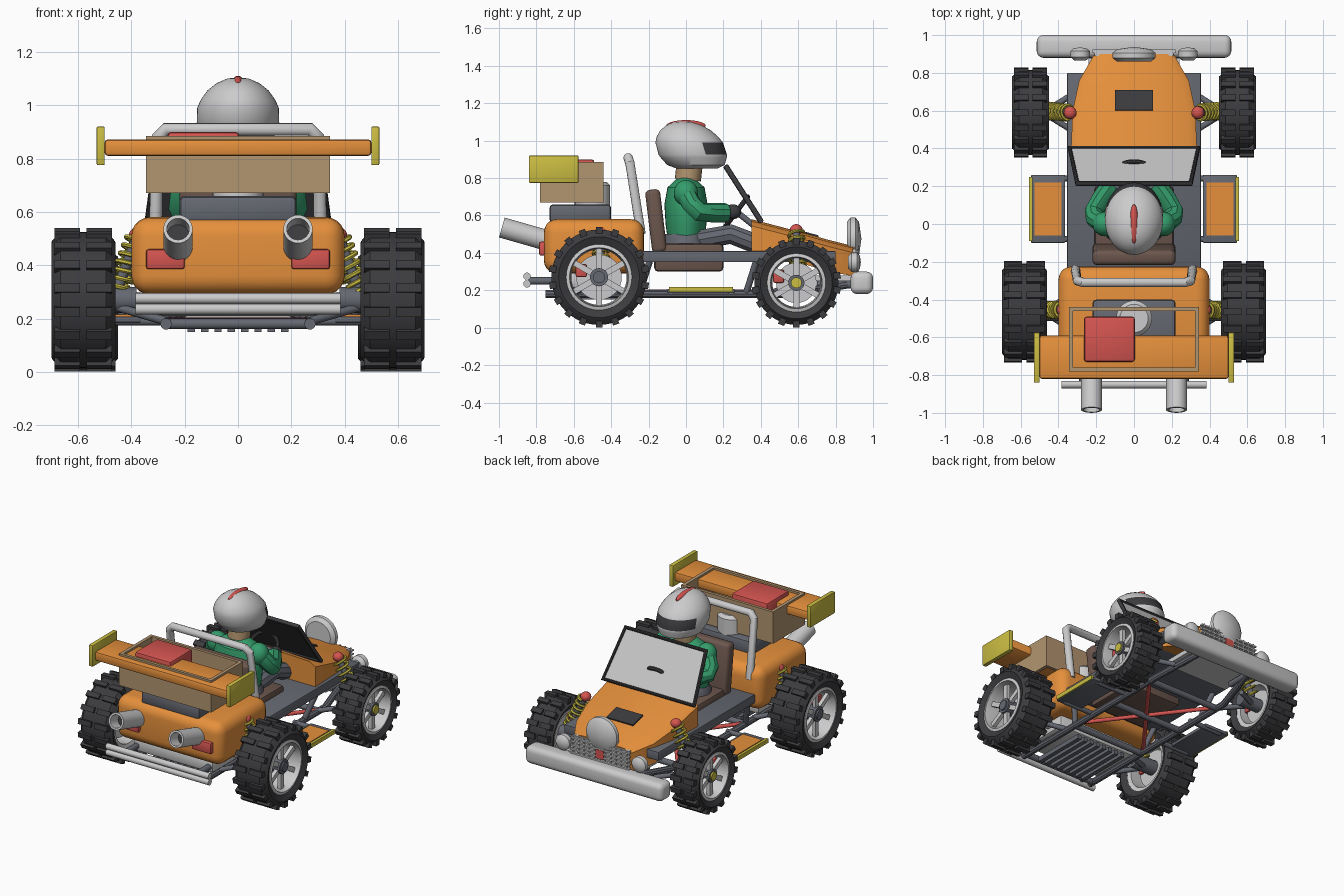
import bpy, bmesh, math
from mathutils import Vector, Matrix

if "Cube" in bpy.data.objects:
    bpy.data.objects.remove(bpy.data.objects["Cube"])

COLORS = {
    "orange": (0.79, 0.28, 0.045), "red": (0.66, 0.09, 0.08), "silver": (0.6, 0.6, 0.61),
    "yellow": (0.6, 0.51, 0.055), "tan": (0.45, 0.3, 0.16), "black": (0.045, 0.045, 0.05),
    "grey": (0.13, 0.138, 0.165), "brown": (0.15, 0.095, 0.075), "green": (0.035, 0.34, 0.15),
}
MATS = {}
for label, c in COLORS.items():
    m = bpy.data.materials.new(label)
    m.use_nodes = True
    m.diffuse_color = (*c, 1)
    m.node_tree.nodes["Principled BSDF"].inputs["Base Color"].default_value = (*c, 1)
    MATS[label] = m


def add_mesh(name, me, mat, alt=None):
    me.materials.clear()
    me.materials.append(MATS[mat])
    if alt:
        me.materials.append(MATS[alt[0]])
        for p in me.polygons:
            p.material_index = int(alt[1](p))
    me.shade_smooth()
    me.set_sharp_from_angle(angle=math.radians(35))
    ob = bpy.data.objects.new(name, me)
    bpy.context.scene.collection.objects.link(ob)
    return ob


def finish(name, bm, mat, alt=None):
    bmesh.ops.recalc_face_normals(bm, faces=bm.faces)
    me = bpy.data.meshes.new(name)
    bm.to_mesh(me)
    bm.free()
    return add_mesh(name, me, mat, alt)


def box(name, x, y, z, mat, bevel=0.0, seg=2, tilt=0.0):
    """Box from (min, max) ranges, tilted about its own x axis."""
    bm = bmesh.new()
    size = [b - a for a, b in (x, y, z)]
    mid = [(a + b) / 2 for a, b in (x, y, z)]
    bmesh.ops.create_cube(bm, size=1, matrix=Matrix.Diagonal((*size, 1)))
    if bevel:
        bmesh.ops.bevel(bm, geom=bm.edges[:], offset=bevel, segments=seg, profile=0.5, affect='EDGES')
    bm.transform(Matrix.Translation(mid) @ Matrix.Rotation(tilt, 4, 'X'))
    return finish(name, bm, mat)


def side_box(name, s, x, y, z, mat, bevel=0.0):
    return box(name, sorted((s * x[0], s * x[1])), y, z, mat, bevel)


def lathe(name, prof, mat, loc, axis=(0, 0, 1), closed=False, seg=32, scale=(1, 1, 1), shear=0, alt=None):
    """Spin (radius, height) points round an axis placed at loc."""
    bm = bmesh.new()
    vs = [bm.verts.new((r, 0, h)) for r, h in prof]
    pairs = list(zip(vs, vs[1:])) + ([(vs[-1], vs[0])] if closed else [])
    es = [bm.edges.new(p) for p in pairs]
    bmesh.ops.spin(bm, geom=vs + es, cent=(0, 0, 0), axis=(0, 0, 1), angle=math.tau, steps=seg)
    bmesh.ops.remove_doubles(bm, verts=bm.verts, dist=1e-5)
    bm.transform(Matrix.Diagonal((*scale, 1)))
    for v in bm.verts:
        v.co.y += shear * v.co.z
    rot = Vector(axis).to_track_quat('Z', 'Y').to_matrix().to_4x4() if tuple(axis) != (0, 0, 1) else Matrix()
    bm.transform(Matrix.Translation(loc) @ rot)
    return finish(name, bm, mat, alt)


def rod(name, a, b, r, mat, seg=20):
    d = Vector(b) - Vector(a)
    return lathe(name, [(0, 0), (r, 0), (r, d.length), (0, d.length)], mat, a, d, seg=seg)


def tube(name, pts, r, mat, closed=False, res=3):
    cu = bpy.data.curves.new(name, 'CURVE')
    cu.dimensions = '3D'
    cu.bevel_depth, cu.bevel_resolution, cu.use_fill_caps = r, res, True
    sp = cu.splines.new('POLY')
    sp.points.add(len(pts) - 1)
    for p, co in zip(sp.points, pts):
        p.co = (*co, 1)
    sp.use_cyclic_u = closed
    tmp = bpy.data.objects.new(name + "_path", cu)
    me = bpy.data.meshes.new_from_object(tmp)
    bpy.data.objects.remove(tmp)
    return add_mesh(name, me, mat)


def loft(name, loops, mat, alt=None):
    bm = bmesh.new()
    rings = [[bm.verts.new(p) for p in loop] for loop in loops]
    for a, b in zip(rings, rings[1:]):
        for i in range(len(a)):
            j = (i + 1) % len(a)
            bm.faces.new((a[i], a[j], b[j], b[i]))
    bm.faces.new(rings[0])
    bm.faces.new(rings[-1])
    return finish(name, bm, mat, alt)


def ball(name, loc, radii, mat, tilt=0.0):
    bm = bmesh.new()
    bmesh.ops.create_uvsphere(bm, u_segments=24, v_segments=14, radius=1)
    bm.transform(Matrix.Translation(loc) @ Matrix.Rotation(tilt, 4, 'X') @ Matrix.Diagonal((*radii, 1)))
    return finish(name, bm, mat)


def wheel(tag, s, x0, x1, y, R, hub):
    w, t, ri = x1 - x0, R - 0.015, R * 0.64
    c, ax = (s * x0, y, R), (s, 0, 0)
    lathe(tag + "_tyre", [(ri, .02), (R * .8, 0), (t - .03, .005), (t, .035), (t, w - .035),
          (t - .03, w - .005), (R * .8, w), (ri, w - .02)], "black", c, ax, True, 48)
    lathe(tag + "_rim", [(ri + .003, .02), (ri + .003, w - .015), (ri - .015, w - .01), (ri - .02, w - .04),
          (ri - .025, .03)], "silver", c, ax, True, 40)
    rod(tag + "_brake_disc", (s * (x0 + w * .35), y, R), (s * (x0 + w * .45), y, R), R * .45, "silver", 32)
    side_box(tag + "_caliper", s, (x0 + w * .3, x0 + w * .62), (y - .125, y - .065), (R, R + .07), "red", .01)
    rod(tag + "_hub", (s * (x0 - .08), y, R), (s * (x1 - .03), y, R), R * .18, "grey")
    rod(tag + "_hub_cap", (s * (x1 - .03), y, R), (s * (x1 - .02), y, R), R * .12, hub)
    place = Matrix.Translation((s * (x0 + w / 2), y, R))
    # spokes and tread lugs repeat round the axle
    for part, n, mat in (("spokes", 6, "silver"), ("tread", 18, "black")):
        bm = bmesh.new()
        for i in range(n):
            turn = place @ Matrix.Rotation(math.tau * i / n, 4, 'X')
            if part == "spokes":
                bmesh.ops.create_cube(bm, size=1, matrix=turn @ Matrix.Translation((s * (w / 2 - .055), 0, ri / 2))
                                      @ Matrix.Diagonal((.025, .032, ri - .02, 1)))
            else:
                for k in (-1, 1):
                    bmesh.ops.create_cube(bm, size=1, matrix=turn @ Matrix.Translation((k * w * .25, 0, R - .019))
                                          @ Matrix.Diagonal((w * .4, .035, .036, 1)))
        finish(tag + "_" + part, bm, mat)


def spring(tag, top, bottom):
    a, b = Vector(top), Vector(bottom)
    d = b - a
    q = d.to_track_quat('Z', 'Y')
    n, turns = 96, 7
    pts = [a + d * i / n + q @ Vector((.04 * math.cos(math.tau * turns * i / n),
           .04 * math.sin(math.tau * turns * i / n), 0)) for i in range(n + 1)]
    tube(tag + "_spring", pts, .009, "yellow", res=1)
    rod(tag + "_damper", a, b, .02, "grey", 12)
    ball(tag + "_spring_cap", a - d * .06, (.034, .034, .03), "red")


# Rear body, engine and cargo
box("rear_body", (-.4, .4), (-.76, -.225), (.29, .58), "orange", .07, 5)
box("engine_block", (-.22, .22), (-.73, -.4), (.56, .66), "grey", .02)
lathe("air_filter", [(0, 0), (.095, 0), (.095, .18), (.075, .2), (0, .2)], "silver", (0, -.5, .58))
box("cargo_floor", (-.34, .34), (-.775, -.6), (.67, .69), "tan")
for y in (-.78, -.46):
    box("cargo_end_wall", (-.345, .345), (y, y + .02), (.67, .885), "tan")
for s in (-1, 1):
    side_box("cargo_side_wall", s, (.322, .345), (-.78, -.44), (.67, .885), "tan")
    side_box("wing_end_plate", s, (.5, .53), (-.84, -.575), (.775, .92), "yellow", .005)
    side_box("tail_light", s, (.2, .345), (-.785, -.74), (.385, .46), "red", .01)
    # Exhaust with a hollow end
    start, run = (s * .225, -.72, .46), (0, -.28, .08)
    lathe("exhaust", [(.042, 0), (.055, 0), (.055, .275), (.042, .275)], "silver", start, run, True)
    rod("exhaust_core", start, (s * .225, -.9, .511), .043, "black")
box("rear_wing", (-.5, .5), (-.82, -.59), (.81, .872), "orange", .012)
box("red_case", (-.265, .005), (-.73, -.49), (.69, .9), "red", .015)
tube("roll_bar", [(-.31, -.24, .5), (-.3, -.3, .88), (-.27, -.31, .91), (.27, -.31, .91), (.3, -.3, .88),
     (.31, -.24, .5)], .025, "silver", res=4)

# Nose, grille, lamps and bumper
def section(y, w, z0, z1):
    return [(x, y, z) for x, z in ((-w, z0), (-w, z1 - .03), (-w + .04, z1 - .005), (0, z1 + .005),
                                   (w - .04, z1 - .005), (w, z1 - .03), (w, z0))]


loft("nose", [section(.35, .335, .41, .575), section(.6, .325, .35, .51), section(.76, .29, .3, .465),
              section(.9, .21, .275, .43)], "orange")
box("hood_vent", (-.1, .1), (.6, .71), (.499, .508), "black", 0, 1, -.26)
box("nose_pan", (-.24, .24), (.6, .88), (.25, .28), "silver")
box("grille", (-.21, .21), (.89, .91), (.29, .42), "silver")
for i in range(5):
    box("grille_bar", (-.22, .22), (.905, .925), (.3 + i * .026, .31 + i * .026), "silver")
for i in range(11):
    rod("grille_rod", (-.2 + i * .04, .92, .29), (-.2 + i * .04, .92, .42), .005, "silver", 8)
box("nose_badge_plate", (-.03, .03), (.92, .928), (.32, .38), "red")
lathe("main_lamp", [(0, 0), (.09, 0), (.115, .02), (.115, .045), (.09, .065), (0, .078)], "silver",
      (0, .86, .475), (0, 1, 0))
for s in (-1, 1):
    lathe("side_lamp", [(0, 0), (.03, 0), (.052, .02), (.052, .05), (.035, .065), (0, .07)], "silver",
          (s * .285, .865, .35), (0, 1, 0))
    rod("bumper_mount", (s * .2, .7, .23), (s * .2, .9, .23), .02, "grey")
box("front_bumper", (-.515, .515), (.88, 1.0), (.18, .3), "silver", .035, 4)

# Floor and windscreen
box("floor_pan", (-.355, .355), (-.25, .8), (.35, .41), "grey", .006)
corners = [(-.34, .4, .57), (.34, .4, .57), (.3, .215, .86), (-.3, .215, .86)]
loft("windscreen_pane", [[(x, y - .004, z - .002) for x, y, z in corners],
     [(x, y + .004, z + .002) for x, y, z in corners]], "silver", ("black", lambda p: p.normal.y < 0))
tube("windscreen_frame", corners, .015, "black", True)

# Cockpit and driver
box("seat_base", (-.21, .21), (-.17, .2), (.3, .45), "brown", .02)
box("seat_back", (-.22, .22), (-.2, -.12), (.4, .74), "brown", .025, 3, .12)
lathe("torso", [(0, .48), (.15, .48), (.165, .55), (.175, .66), (.15, .75), (.07, .8), (0, .81)], "green",
      (0, 0, 0), scale=(1, .66, 1))
lathe("hips", [(0, .41), (.17, .41), (.17, .46), (.15, .5), (0, .5)], "grey", (0, 0, 0), scale=(1, .75, 1))
rod("neck", (0, .01, .79), (0, .02, .88), .07, "tan")
lathe("helmet", [(0, -.13), (.09, -.13), (.13, -.11), (.15, -.07), (.155, -.055), (.153, .01), (.14, .04),
      (.115, .075), (.08, .103), (.04, .12), (0, .125)], "silver", (0, .02, .98), scale=(1, 1.18, 1), shear=-.3,
      seg=48, alt=("black", lambda p: p.center.y > .1 and .92 < p.center.z < .99 and abs(p.normal.z) < .8))
ball("helmet_crest", (0, 0, 1.08), (.024, .105, .03), "red")
for s in (-1, 1):
    tube("leg", [(s * .08, .02, .46), (s * .1, .24, .5), (s * .1, .42, .43)], .055, "grey")
    ball("shoulder", (s * .155, 0, .72), (.065, .065, .07), "green")
    tube("arm", [(s * .16, 0, .72), (s * .205, .03, .66), (s * .21, .07, .62), (s * .17, .14, .615),
         (s * .12, .21, .615)], .052, "green")
    ball("glove", (s * .105, .25, .62), (.035, .045, .04), "black")
lathe("steering_wheel", [(.1 + .013 * math.cos(k * math.tau / 8), .013 * math.sin(k * math.tau / 8))
      for k in range(8)], "black", (0, .27, .62), (0, -.8, .6), True)
rod("steering_column", (0, .27, .62), (0, .42, .5), .016, "grey")
rod("steering_spoke", (-.1, .27, .62), (.1, .27, .62), .012, "grey")

# Wheels and suspension
for s, side in ((1, "left"), (-1, "right")):
    wheel("rear_" + side, s, .46, .7, -.465, .27, "grey")
    wheel("front_" + side, s, .45, .645, .59, .24, "yellow")
    spring("front_" + side, (s * .345, .59, .51), (s * .46, .6, .28))
    spring("rear_" + side, (s * .38, -.455, .5), (s * .46, -.455, .29))
    for y, z in ((-.465, .25), (.59, .23)):
        for d in (-.13, .13):
            rod("suspension_arm", (s * .27, y + d, .19), (s * .48, y, z), .016, "grey", 12)
    rod("rear_axle", (0, -.465, .27), (s * .46, -.465, .27), .03, "silver")
    # Chassis rails and running boards
    tube("side_rail", [(s * .27, -.75, .18), (s * .27, .55, .18), (s * .2, .86, .23)], .022, "grey")
    for y in (-.25, .32):
        rod("frame_upright", (s * .27, y, .18), (s * .33, y + .06, .37), .018, "grey", 12)
    for y in (-.08, .24):
        rod("board_strut", (s * .25, y, .19), (s * .5, y, .19), .016, "grey", 12)
    side_box("running_board", s, (.365, .545), (-.1, .26), (.185, .208), "grey", .005)
    side_box("board_pad", s, (.385, .528), (-.06, .22), (.206, .215), "orange")
    side_box("board_trim", s, (.537, .555), (-.09, .25), (.19, .218), "yellow")
    rod("cross_brace", (s * .26, -.22, .19), (-s * .26, .46, .19), .013, "red", 12)
    rod("rear_bumper_mount", (s * .27, -.6, .25), (s * .27, -.85, .25), .02, "grey")
for y in (-.72, -.25, .12, .48):
    rod("cross_tube", (-.28, y, .18), (.28, y, .18), .02, "grey")

# Rear bumper and sump guard
for z in (.235, .275):
    rod("rear_bumper_tube", (-.385, -.85, z), (.385, -.85, z), .02, "silver")
box("gearbox", (-.3, .3), (-.7, -.35), (.21, .3), "silver", .02)
for i in range(8):
    x = -.175 + i * .05
    box("sump_slat", (x - .014, x + .014), (-.7, -.32), (.15, .18), "grey")
